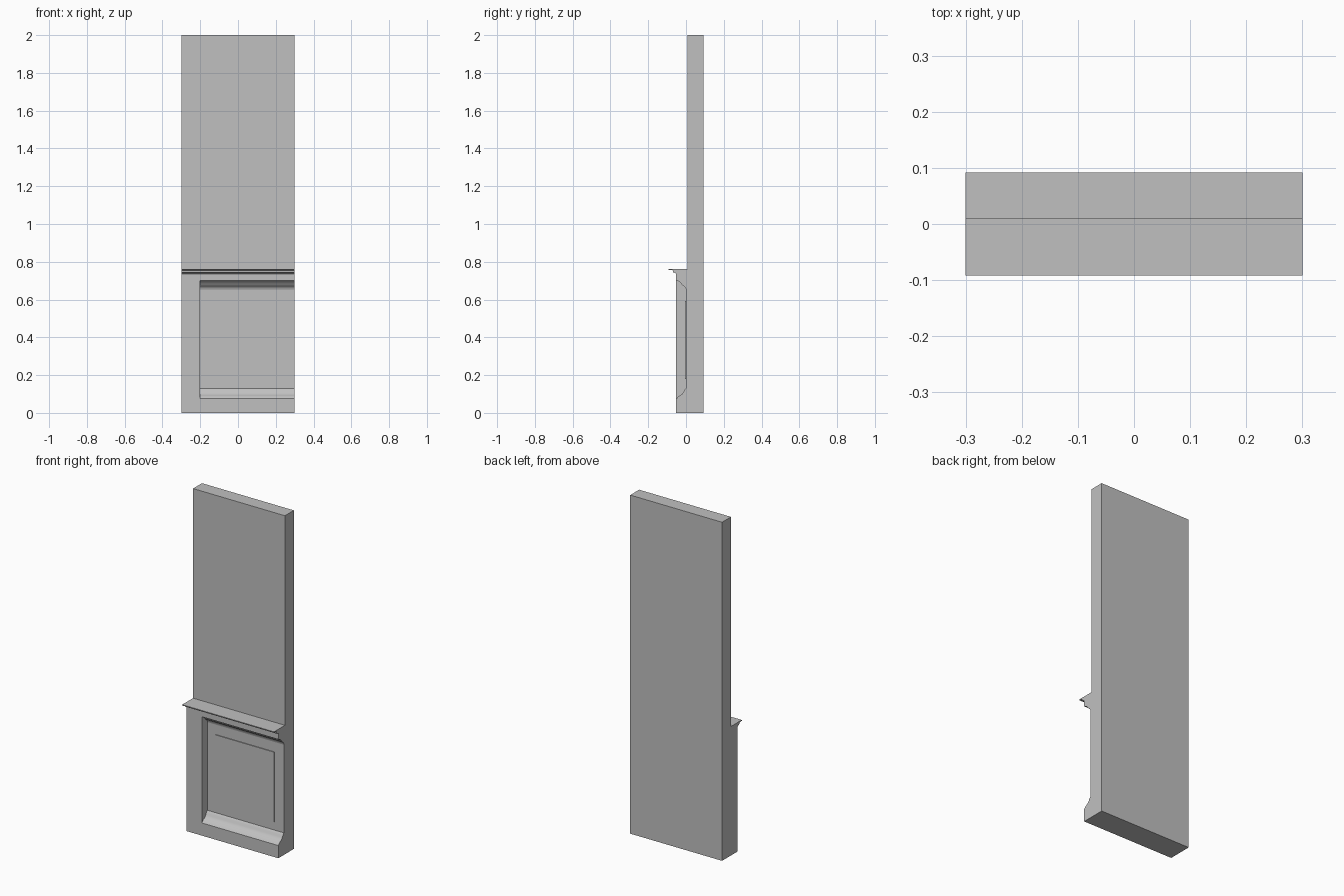
import bpy
import bmesh
from math import radians

cube = bpy.data.objects.get("Cube")
if cube:
    bpy.data.objects.remove(cube, do_unlink=True)

# One plain plaster grey
GREY = (0.53, 0.53, 0.53, 1)
plaster = bpy.data.materials.new("plaster_grey")
plaster.use_nodes = True
plaster.diffuse_color = GREY
plaster.node_tree.nodes["Principled BSDF"].inputs["Base Color"].default_value = GREY

# Main planes
LEFT, RIGHT, INNER = 0.30, -0.30, -0.20
BACK, WALL, FIELD, FACE, NOSE = 0.092, 0.009, 0.0, -0.052, -0.092
RAIL_TOP = 0.742


def extrude_profile(name, profile, x0, x1, smooth=False):
    """Sweep a closed (y, z) outline along x into a capped solid."""
    bm = bmesh.new()
    face = bm.faces.new([bm.verts.new((x0, y, z)) for y, z in profile])
    new = bmesh.ops.extrude_face_region(bm, geom=[face])["geom"]
    verts = [v for v in new if isinstance(v, bmesh.types.BMVert)]
    bmesh.ops.translate(bm, verts=verts, vec=(x1 - x0, 0, 0))
    bmesh.ops.recalc_face_normals(bm, faces=bm.faces)
    mesh = bpy.data.meshes.new(name)
    bm.to_mesh(mesh)
    bm.free()
    mesh.materials.append(plaster)
    obj = bpy.data.objects.new(name, mesh)
    bpy.context.collection.objects.link(obj)
    if smooth:
        bpy.ops.object.select_all(action="DESELECT")
        obj.select_set(True)
        bpy.context.view_layer.objects.active = obj
        bpy.ops.object.shade_smooth_by_angle(angle=radians(35))
    return obj


def box(name, x0, x1, y0, y1, z0, z1):
    return extrude_profile(name, [(y0, z0), (y1, z0), (y1, z1), (y0, z1)], x0, x1)


# Plain wall and the side post of the panelling
box("wall", RIGHT, LEFT, WALL, BACK, 0, 2)
box("side_post", RIGHT, INNER, FACE, WALL, 0, RAIL_TOP)

# Recessed field with its raised square panel
box("field", INNER, LEFT, FIELD, WALL, 0.13, 0.65)
box("raised_panel", -0.145, 0.24, FIELD - 0.005, FIELD, 0.18, 0.592)

# Bottom rail with curved moulding
base = [(WALL, 0), (FACE, 0), (FACE, 0.075), (-0.046, 0.080), (-0.041, 0.088),
        (-0.032, 0.092), (-0.022, 0.099), (-0.015, 0.108), (-0.010, 0.118),
        (-0.005, 0.125), (FIELD, 0.13), (WALL, 0.13)]
extrude_profile("bottom_rail", base, INNER, LEFT, smooth=True)

# Top rail with curved moulding
head = [(WALL, RAIL_TOP), (FACE, RAIL_TOP), (FACE, 0.702), (-0.044, 0.699),
        (-0.036, 0.695), (-0.028, 0.688), (-0.022, 0.680), (-0.016, 0.673),
        (-0.008, 0.668), (-0.002, 0.661), (FIELD, 0.65), (WALL, 0.65)]
extrude_profile("top_rail", head, INNER, LEFT, smooth=True)

# Stepped ledge capping the panelling
ledge = [(WALL, 0.762), (NOSE, 0.762), (NOSE, 0.757), (-0.070, 0.755),
         (-0.068, RAIL_TOP), (-0.060, RAIL_TOP), (FACE, 0.735), (WALL, 0.735)]
for name, x0, x1 in (("post_ledge", RIGHT, INNER), ("panel_ledge", INNER, LEFT)):
    extrude_profile(name, ledge, x0, x1)
